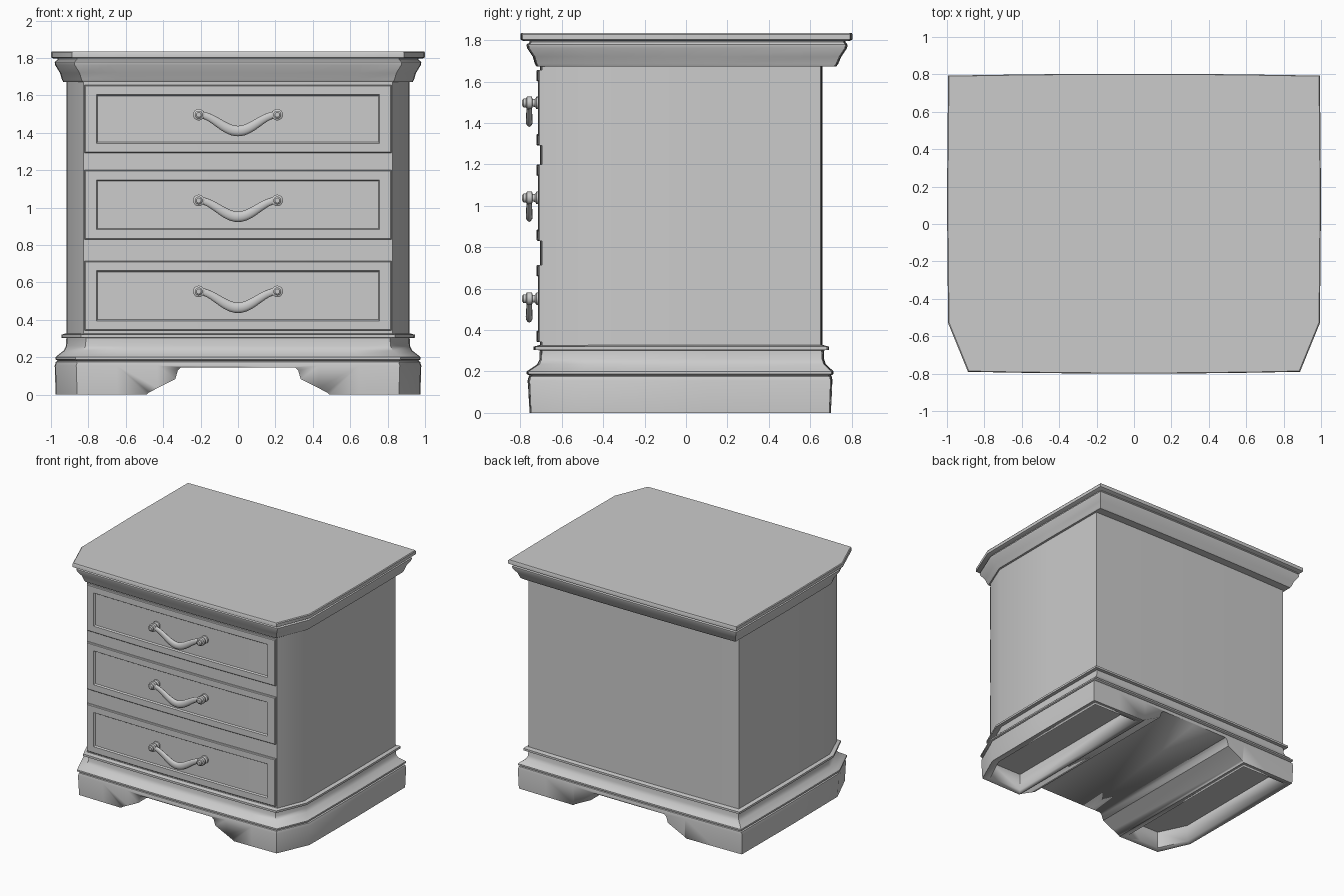
import bpy, bmesh, math
from mathutils import Vector

if "Cube" in bpy.data.objects:
    bpy.data.objects.remove(bpy.data.objects["Cube"])


def finish(bm, name, angle=35):
    bmesh.ops.recalc_face_normals(bm, faces=bm.faces)
    me = bpy.data.meshes.new(name)
    bm.to_mesh(me)
    bm.free()
    ob = bpy.data.objects.new(name, me)
    bpy.context.collection.objects.link(ob)
    bpy.ops.object.select_all(action='DESELECT')
    ob.select_set(True)
    bpy.context.view_layer.objects.active = ob
    bpy.ops.object.shade_smooth_by_angle(angle=math.radians(angle))
    return ob


def add_loft(bm, rings, strip_cap=False):
    """Skin closed rings of equal point count and cap both ends."""
    vs = [[bm.verts.new(p) for p in r] for r in rings]
    n = len(vs[0])
    for a, b in zip(vs, vs[1:]):
        for i in range(n):
            bm.faces.new((a[i], a[(i + 1) % n], b[(i + 1) % n], b[i]))
    for end in (vs[0], vs[-1]):
        if strip_cap:  # curved cap: quads between lower and upper halves
            for i in range(n // 2 - 1):
                bm.faces.new((end[i], end[i + 1], end[n - 2 - i], end[n - 1 - i]))
        else:
            bm.faces.new(end)


def loft(name, rings, strip_cap=False, angle=35):
    bm = bmesh.new()
    add_loft(bm, rings, strip_cap)
    return finish(bm, name, angle)


def outline(z, hx, yf, yb, cx=0.1, cy=0.225, bow=0.01, side=0.004, n=8):
    """Plan shape: bowed front and back, clipped front corners."""
    ts = [-1 + 2 * i / n for i in range(n + 1)]
    xs, ym = hx - side, (yf + cy + yb) / 2
    pts = [((hx - cx) * t, yf + bow * t * t, z) for t in ts]
    pts += [(xs, yf + cy + bow, z), (hx, ym, z)]
    pts += [(-xs * t, yb - bow * t * t, z) for t in ts]
    pts += [(-hx, ym, z), (-xs, yf + cy + bow, z)]
    return pts


def stack(name, levels, **kw):
    return loft(name, [outline(*lv, **kw) for lv in levels])


# Carcass, crown and top
stack("body", [(0.31, 0.917, -0.705, 0.66), (1.69, 0.917, -0.705, 0.66)],
      cx=0.09, cy=0.215, side=0.002)
stack("crown_moulding", [
    (1.672, 0.935, -0.722, 0.725), (1.685, 0.942, -0.73, 0.735),
    (1.72, 0.952, -0.74, 0.75), (1.762, 0.978, -0.768, 0.778),
    (1.778, 0.98, -0.77, 0.78), (1.79, 0.966, -0.755, 0.77),
    (1.80, 0.966, -0.755, 0.77)], cx=0.105, cy=0.245)
stack("top_slab", [
    (1.796, 0.985, -0.785, 0.79), (1.803, 1.0, -0.80, 0.803),
    (1.828, 1.0, -0.80, 0.803), (1.834, 0.995, -0.796, 0.80)],
    cx=0.112, cy=0.26, side=0.006)

# Base moulding
stack("base_moulding", [
    (0.18, 0.962, -0.755, 0.70), (0.188, 0.975, -0.77, 0.713),
    (0.2, 0.975, -0.77, 0.713), (0.212, 0.962, -0.752, 0.70),
    (0.235, 0.932, -0.718, 0.675), (0.26, 0.92, -0.707, 0.667),
    (0.302, 0.918, -0.706, 0.665), (0.304, 0.945, -0.736, 0.69),
    (0.32, 0.945, -0.736, 0.69), (0.327, 0.92, -0.71, 0.664)],
    cx=0.105, cy=0.235)

# Plinth, cut into hollow bracket feet
plinth = stack("plinth_feet", [
    (0, 0.975, -0.758, 0.702), (0.155, 0.98, -0.765, 0.708),
    (0.175, 0.974, -0.76, 0.704), (0.187, 0.955, -0.745, 0.69)],
    cx=0.115, cy=0.25)
bm = bmesh.new()
half = [(0.49, -0.1), (0.49, 0), (0.475, 0.012), (0.335, 0.083),
        (0.322, 0.128), (0.305, 0.145)]
arch = half + [(-x, z) for x, z in reversed(half)]
add_loft(bm, [[(x, y, z) for x, z in arch] for y in (-1, 1)])
for s in (-1, 1):
    foot = [(0.53, -0.70), (0.82, -0.70), (0.925, -0.48), (0.925, 0.65), (0.53, 0.65)]
    add_loft(bm, [[(s * x, y, z) for x, y in foot] for z in (-0.1, 0.135)])
cutter = finish(bm, "feet_cutter")
cutter.hide_render = True
mod = plinth.modifiers.new("feet", 'BOOLEAN')
mod.operation, mod.solver, mod.object = 'DIFFERENCE', 'EXACT', cutter
bpy.context.view_layer.objects.active = plinth
# boolean goes first so that smoothing is evaluated on the cut mesh
bpy.ops.object.modifier_move_to_index(modifier="feet", index=0)
bpy.ops.object.modifier_apply(modifier="feet")
bpy.data.objects.remove(cutter)


def drawer_ring(zc, hx, hz, y, n=10):
    ts = [-1 + 2 * i / n for i in range(n + 1)]
    row = [(hx * t, y + 0.01 * (hx * t / 0.82) ** 2) for t in ts]
    return ([(x, yy, zc - hz) for x, yy in row] +
            [(x, yy, zc + hz) for x, yy in reversed(row)])


def circle(x, y, z, r, n=16):
    return [(x + r * math.cos(2 * math.pi * i / n), y,
             z + r * math.sin(2 * math.pi * i / n)) for i in range(n)]


def bail_rings(zc, half_w=0.21, steps=28, n=12):
    rings = []
    for i in range(steps + 1):
        x = -half_w + 2 * half_w * i / steps
        k = math.pi * x / half_w
        sag = 0.5 * (1 + math.cos(k))
        slope = 0.0875 * 0.5 * math.pi / half_w * math.sin(k)
        nrm = Vector((-slope, 0, 1)).normalized()
        c = Vector((x, -0.757, zc - 0.0875 * sag))
        r = 0.019 + 0.009 * sag
        rings.append([c + nrm * r * math.cos(a) + Vector((0, 0.6 * r * math.sin(a), 0))
                      for a in (2 * math.pi * j / n for j in range(n))])
    return rings


# Drawers with recessed panels, each with a drop handle on two knobs
KNOB = [(-0.70, 0.03), (-0.722, 0.03), (-0.729, 0.019), (-0.74, 0.018),
        (-0.744, 0.03), (-0.768, 0.031), (-0.773, 0.021), (-0.785, 0.021),
        (-0.791, 0.013)]
for i, (z0, z1) in enumerate([(0.342, 0.715), (0.83, 1.2), (1.291, 1.656)]):
    zc, hz = (z0 + z1) / 2, (z1 - z0) / 2
    loft(f"drawer_{i + 1}", [
        drawer_ring(zc, 0.82, hz, -0.69), drawer_ring(zc, 0.82, hz, -0.717),
        drawer_ring(zc, 0.815, hz - 0.005, -0.722),
        drawer_ring(zc, 0.757, hz - 0.052, -0.722),
        drawer_ring(zc, 0.75, hz - 0.059, -0.711)], strip_cap=True)
    zh = zc + 0.023
    loft(f"handle_bail_{i + 1}", bail_rings(zh), angle=50)
    for side, x in (("left", -0.21), ("right", 0.21)):
        loft(f"handle_knob_{i + 1}_{side}", [circle(x, y, zh, r) for y, r in KNOB])
